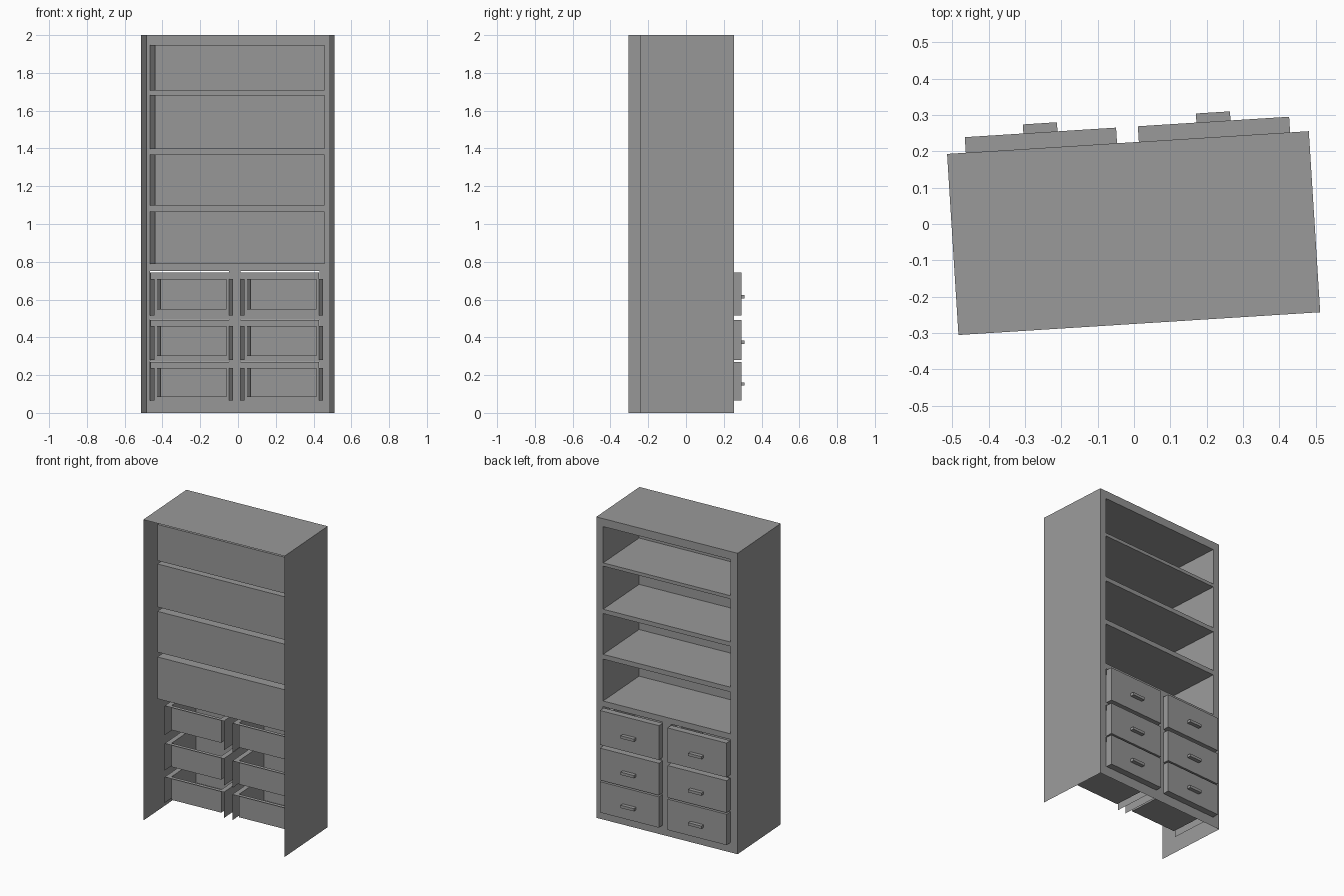
import bpy, bmesh
from math import radians
from mathutils import Matrix, Vector

cube = bpy.data.objects.get("Cube")
if cube:
    bpy.data.objects.remove(cube, do_unlink=True)

grey = bpy.data.materials.new("plain_grey")
grey.use_nodes = True
colour = (0.32, 0.32, 0.32, 1)
grey.diffuse_color = colour
grey.node_tree.nodes["Principled BSDF"].inputs["Base Color"].default_value = colour

# The whole unit stands slightly turned
TURN = Matrix.Translation((-0.001, -0.025, 0)) @ Matrix.Rotation(radians(3.6), 4, "Z")
HALF_W, FRONT, BACK, HEIGHT = 0.4985, 0.2495, -0.2495, 2.0
OPEN_W, POST = 0.45, 0.03
SHELF_DEPTH, TRAY_DEPTH, RIM = 0.415, 0.335, 0.033
SHELVES = [(0.788, 1.066), (1.098, 1.369), (1.398, 1.684), (1.706, 1.947)]
# Drawer rows: bottom, top of front, tray floor, handle height
ROWS = [(0.065, 0.27, 0.083, 0.153), (0.28, 0.493, 0.302, 0.373), (0.515, 0.743, 0.547, 0.615)]
SLIT = 0.007


def quad(bm, *points):
    bm.faces.new([bm.verts.new(p) for p in points])


def box(bm, lo, hi, skip="", inward=False):
    """Box from lo to hi, leaving out the named sides (l r f b t u)."""
    (a, c, e), (b, d, f) = lo, hi
    sides = {
        "l": [(a, d, e), (a, c, e), (a, c, f), (a, d, f)],
        "r": [(b, c, e), (b, d, e), (b, d, f), (b, c, f)],
        "b": [(a, c, e), (b, c, e), (b, c, f), (a, c, f)],
        "f": [(b, d, e), (a, d, e), (a, d, f), (b, d, f)],
        "t": [(a, c, f), (b, c, f), (b, d, f), (a, d, f)],
        "u": [(a, d, e), (b, d, e), (b, c, e), (a, c, e)],
    }
    for name, pts in sides.items():
        if name not in skip:
            quad(bm, *(reversed(pts) if inward else pts))


def finish(bm, name):
    bmesh.ops.remove_doubles(bm, verts=bm.verts, dist=0.0001)
    bm.transform(TURN)
    mesh = bpy.data.meshes.new(name)
    bm.to_mesh(mesh)
    bm.free()
    mesh.materials.append(grey)
    bpy.context.collection.objects.link(bpy.data.objects.new(name, mesh))


# Outer shell: sides and top only, open behind and below
bm = bmesh.new()
box(bm, (-HALF_W, BACK, 0), (HALF_W, FRONT, HEIGHT), skip="fbu")
finish(bm, "cabinet_shell")

# Face frame with openings for shelves and drawers
openings = [(-OPEN_W, OPEN_W, lo, hi) for lo, hi in SHELVES]
for i, (lo, hi, _, _) in enumerate(ROWS):
    top = hi + (SLIT if i == len(ROWS) - 1 else 0.002)
    openings += [(-OPEN_W, -POST, lo, top), (POST, OPEN_W, lo, top)]
xs = [-HALF_W, -OPEN_W, -POST, POST, OPEN_W, HALF_W]
zs = sorted({0, HEIGHT} | {z for o in openings for z in o[2:]})
bm = bmesh.new()
for x0, x1 in zip(xs, xs[1:]):
    for z0, z1 in zip(zs, zs[1:]):
        mx, mz = (x0 + x1) / 2, (z0 + z1) / 2
        if not any(a < mx < b and c < mz < d for a, b, c, d in openings):
            quad(bm, (x1, FRONT, z0), (x0, FRONT, z0), (x0, FRONT, z1), (x1, FRONT, z1))
finish(bm, "face_frame")

# Recessed shelf compartments
for n, (lo, hi) in enumerate(SHELVES):
    bm = bmesh.new()
    box(bm, (-OPEN_W, FRONT - SHELF_DEPTH, lo), (OPEN_W, FRONT, hi), skip="f", inward=True)
    finish(bm, f"shelf_compartment_{n + 1}")

# Drawers: front, hollow open-topped tray and handle
for n, (lo, hi, floor, grip) in enumerate(ROWS):
    for side, x0, x1 in (("right", 0.003 - OPEN_W, -POST), ("left", POST, OPEN_W - 0.003)):
        tag = f"{side}_{n + 1}"
        bm = bmesh.new()
        box(bm, (x0, FRONT, lo), (x1, FRONT + 0.043, hi))
        finish(bm, f"drawer_front_{tag}")

        bm = bmesh.new()
        rim_z, back = hi - RIM, FRONT - TRAY_DEPTH
        ix0, ix1, iy0, iy1 = x0 + RIM, x1 - RIM, back + 0.025, FRONT - 0.025
        box(bm, (x0, back, lo), (x1, FRONT, rim_z), skip="fbtu")
        box(bm, (ix0, iy0, floor), (ix1, iy1, rim_z), skip="t", inward=True)
        outer = [(x0, back), (x1, back), (x1, FRONT), (x0, FRONT)]
        inner = [(ix0, iy0), (ix1, iy0), (ix1, iy1), (ix0, iy1)]
        for i in range(4):
            j = (i + 1) % 4
            quad(bm, *(Vector((*p, rim_z)) for p in (outer[i], outer[j], inner[j], inner[i])))
        finish(bm, f"drawer_tray_{tag}")

        bm = bmesh.new()
        mid = (x0 + x1) / 2
        box(bm, (mid - 0.047, FRONT + 0.043, grip - 0.009), (mid + 0.047, FRONT + 0.068, grip + 0.009))
        finish(bm, f"drawer_handle_{tag}")
